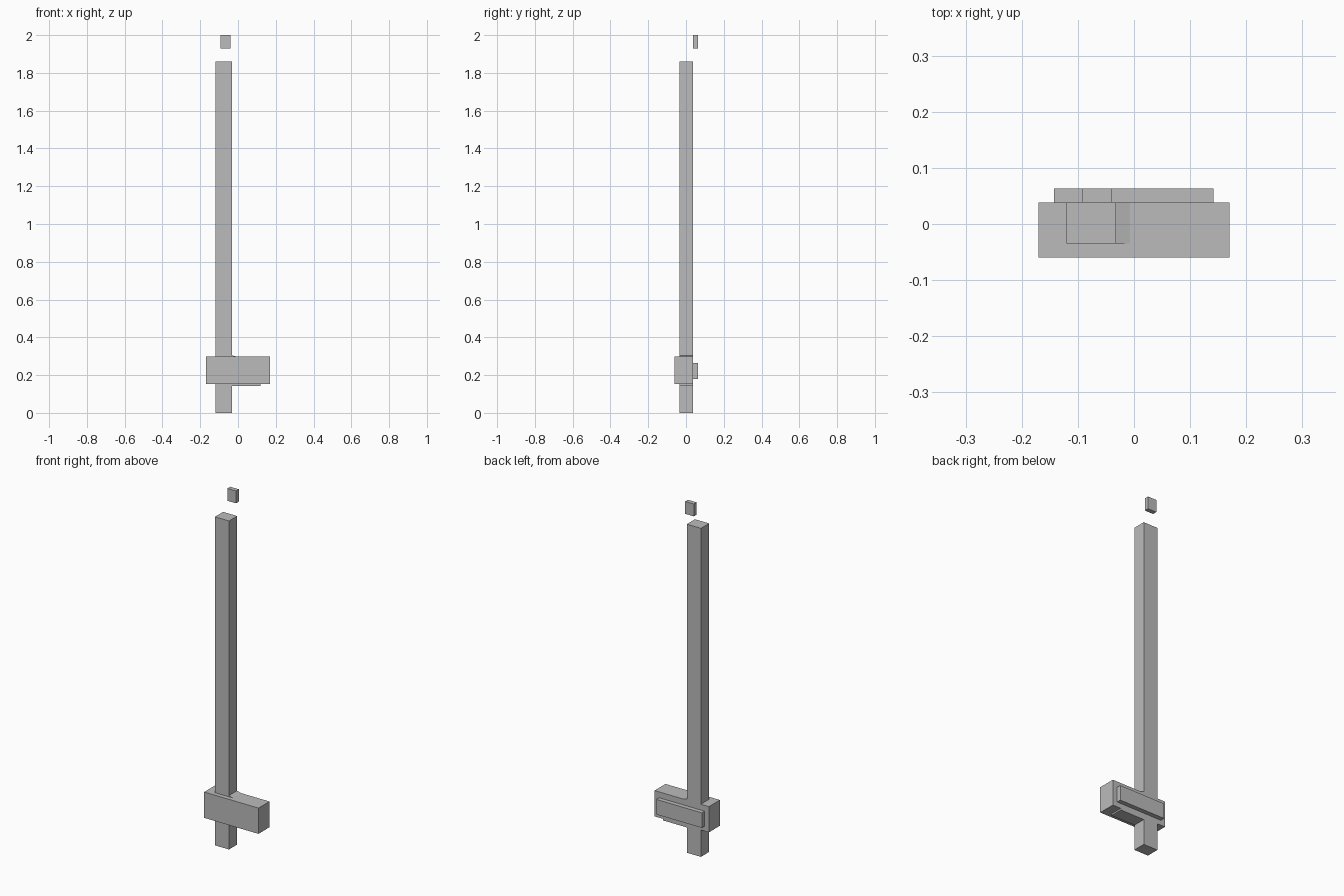
import bpy
import bmesh
from mathutils import Vector

default = bpy.data.objects.get("Cube")
if default:
    bpy.data.objects.remove(default, do_unlink=True)

# Single plain grey
GREY = (0.5, 0.5, 0.5, 1.0)
grey = bpy.data.materials.new("plain grey")
grey.use_nodes = True
grey.diffuse_color = GREY
grey.node_tree.nodes["Principled BSDF"].inputs["Base Color"].default_value = GREY


def extrude_profile(name, profile, front, back):
    """Extrude an x-z outline from y = front to y = back."""
    bm = bmesh.new()
    face = bm.faces.new([bm.verts.new((x, front, z)) for x, z in profile])
    result = bmesh.ops.extrude_face_region(bm, geom=[face])
    moved = [v for v in result["geom"] if isinstance(v, bmesh.types.BMVert)]
    bmesh.ops.translate(bm, verts=moved, vec=Vector((0, back - front, 0)))
    bmesh.ops.recalc_face_normals(bm, faces=bm.faces)
    mesh = bpy.data.meshes.new(name)
    bm.to_mesh(mesh)
    bm.free()
    mesh.materials.append(grey)
    obj = bpy.data.objects.new(name, mesh)
    bpy.context.collection.objects.link(obj)
    return obj


def block(name, x, y, z):
    """Box given by its (low, high) range on each axis."""
    outline = [(x[0], z[0]), (x[1], z[0]), (x[1], z[1]), (x[0], z[1])]
    return extrude_profile(name, outline, *y)


BACK = 0.038      # shared back plane of post and crosspiece
REAR = 0.063      # outer face of the rear plates

# Upright post and the crosspiece around its foot
block("post", (-0.12, -0.032), (-0.035, BACK), (0, 1.86))
block("crosspiece", (-0.17, 0.17), (-0.06, BACK), (0.152, 0.298))

# Plates standing proud of the back plane
block("rear_plate", (-0.143, 0.142), (BACK, REAR), (0.18, 0.265))
block("upper_tab", (-0.093, -0.039), (BACK, REAR), (1.93, 2.0))

# Sloped brace beside the post, mostly buried in the crosspiece
extrude_profile("brace",
                [(-0.032, 0.143), (0.118, 0.143), (0.118, 0.165),
                 (-0.007, 0.298), (-0.032, 0.305)], -0.035, BACK)
